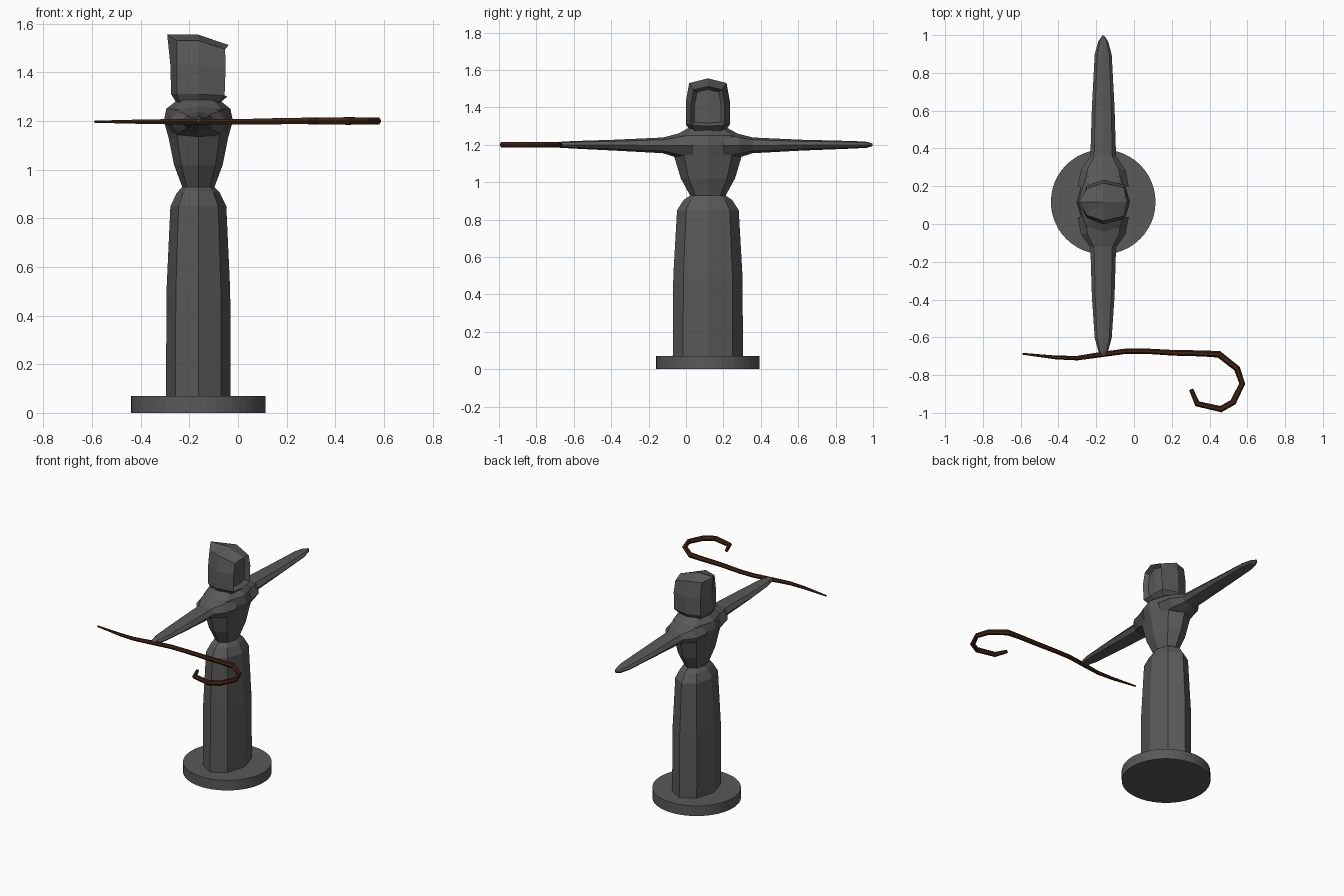
import bpy, bmesh
from math import sin, cos, pi
from mathutils import Vector

if "Cube" in bpy.data.objects:
    bpy.data.objects.remove(bpy.data.objects["Cube"])

CENTRE = Vector((-0.163, 0.117, 0))


def material(name, rgb):
    m = bpy.data.materials.new(name)
    m.diffuse_color = (*rgb, 1)
    m.use_nodes = True
    m.node_tree.nodes["Principled BSDF"].inputs["Base Color"].default_value = m.diffuse_color
    return m


STONE = material("dark_grey", (0.1, 0.1, 0.1))
WOOD = material("dark_wood", (0.05, 0.016, 0.006))


def finish(name, bm, mat=STONE):
    bmesh.ops.recalc_face_normals(bm, faces=bm.faces)
    me = bpy.data.meshes.new(name)
    bm.to_mesh(me)
    bm.free()
    me.materials.append(mat)
    ob = bpy.data.objects.new(name, me)
    bpy.context.collection.objects.link(ob)
    return ob


def loft(rings):
    """Skin a list of equal-length point rings, capping both ends."""
    bm = bmesh.new()
    vs = [[bm.verts.new(CENTRE + Vector(p)) for p in r] for r in rings]
    n = len(vs[0])
    for a, b in zip(vs, vs[1:]):
        for i in range(n):
            j = (i + 1) % n
            bm.faces.new((a[i], a[j], b[j], b[i]))
    bm.faces.new(vs[0])
    bm.faces.new(vs[-1])
    return bm, vs


def oval(rx, ry, z, n=8):
    return [(rx * cos(2 * pi * i / n), ry * sin(2 * pi * i / n), z) for i in range(n)]


# round base
bm, _ = loft([oval(0.277, 0.277, z, 48) for z in (0, 0.07)])
finish("base", bm)

# long robe skirt, narrowing at the waist
skirt = [(0.133, 0.188, 0.05), (0.131, 0.185, 0.5), (0.115, 0.165, 0.85),
         (0.088, 0.13, 0.905), (0.065, 0.093, 0.93)]
bm, _ = loft([oval(*r) for r in skirt])
finish("robe_skirt", bm)

# torso flaring up to the shoulders
torso = [(0.065, 0.093, 0.925), (0.1, 0.145, 1.02), (0.122, 0.178, 1.13),
         (0.142, 0.2, 1.2), (0.132, 0.175, 1.25), (0.085, 0.11, 1.287)]
bm, _ = loft([oval(*r) for r in torso])
finish("torso", bm)

# outstretched tapering arms
for name, side, length in (("staff_arm", -1, 0.82), ("free_arm", 1, 0.88)):
    sections = [(0.08, 0.135, 0.085, 1.195), (0.17, 0.118, 0.062, 1.195),
                (0.24, 0.068, 0.042, 1.197), (0.5, 0.06, 0.029, 1.198),
                (length - 0.1, 0.045, 0.02, 1.2), (length - 0.03, 0.026, 0.016, 1.2),
                (length, 0.005, 0.007, 1.2)]
    bm, _ = loft([[(x, side * y, z + h) for x, h, _ in oval(rx, rz, 0)]
                  for y, rx, rz, z in sections])
    finish(name, bm)

# hooded head: half rings from the back centre round to the front centre
half_rings = [
    [(-0.09, 0, 1.275), (-0.075, 0.07, 1.275), (0, 0.095, 1.275), (0.08, 0.07, 1.275), (0.09, 0, 1.275)],
    [(-0.112, 0, 1.31), (-0.088, 0.085, 1.31), (0, 0.118, 1.31), (0.108, 0.09, 1.305), (0.118, 0, 1.3)],
    [(-0.115, 0, 1.43), (-0.088, 0.085, 1.43), (0, 0.118, 1.43), (0.112, 0.09, 1.42), (0.12, 0, 1.43)],
    [(-0.128, 0, 1.555), (-0.088, 0.07, 1.53), (0, 0.1, 1.53), (0.11, 0.075, 1.495), (0.125, 0, 1.512)],
]
rings = [h + [(x, -y, z) for x, y, z in h[3:0:-1]] for h in half_rings]
bm, vs = loft(rings)
top = next(f for f in bm.faces if set(f.verts) == set(vs[-1]))
peak = bmesh.ops.poke(bm, faces=[top])["verts"][0]
peak.co = CENTRE + Vector((0, 0, 1.555))
bmesh.ops.recalc_face_normals(bm, faces=bm.faces)
# recessed face opening
front_verts = {vs[r][i] for r in (1, 2, 3) for i in (3, 4, 5)}
front = [f for f in bm.faces if all(v in front_verts for v in f.verts)]
bmesh.ops.inset_region(bm, faces=front, thickness=0.016, depth=-0.03, use_even_offset=True)
finish("hooded_head", bm)

# hooked wooden staff: x, y, radius along a level path
path = [(-0.59, -0.687, 0.005), (-0.41, -0.707, 0.01), (-0.3, -0.71, 0.012),
        (-0.165, -0.69, 0.014), (-0.04, -0.673, 0.014), (0.06, -0.673, 0.014),
        (0.21, -0.682, 0.015), (0.36, -0.685, 0.016), (0.45, -0.69, 0.018),
        (0.545, -0.765, 0.017), (0.573, -0.845, 0.016), (0.525, -0.943, 0.017),
        (0.46, -0.98, 0.017), (0.335, -0.952, 0.016), (0.302, -0.875, 0.011)]
pts = [Vector((x, y, 1.197 + 0.003 * (x > 0.2))) for x, y, _ in path]
staff = []
for k, p in enumerate(pts):
    a = (p - pts[k - 1]).normalized() if k else Vector()
    b = (pts[k + 1] - p).normalized() if k + 1 < len(pts) else Vector()
    t = (a + b).normalized()
    across = Vector((-t.y, t.x, 0))
    r = path[k][2]
    staff.append([p - CENTRE + across * r * cos(pi * i / 3) + Vector((0, 0, r * sin(pi * i / 3)))
                  for i in range(6)])
bm, _ = loft(staff)
finish("hooked_staff", bm, WOOD)
